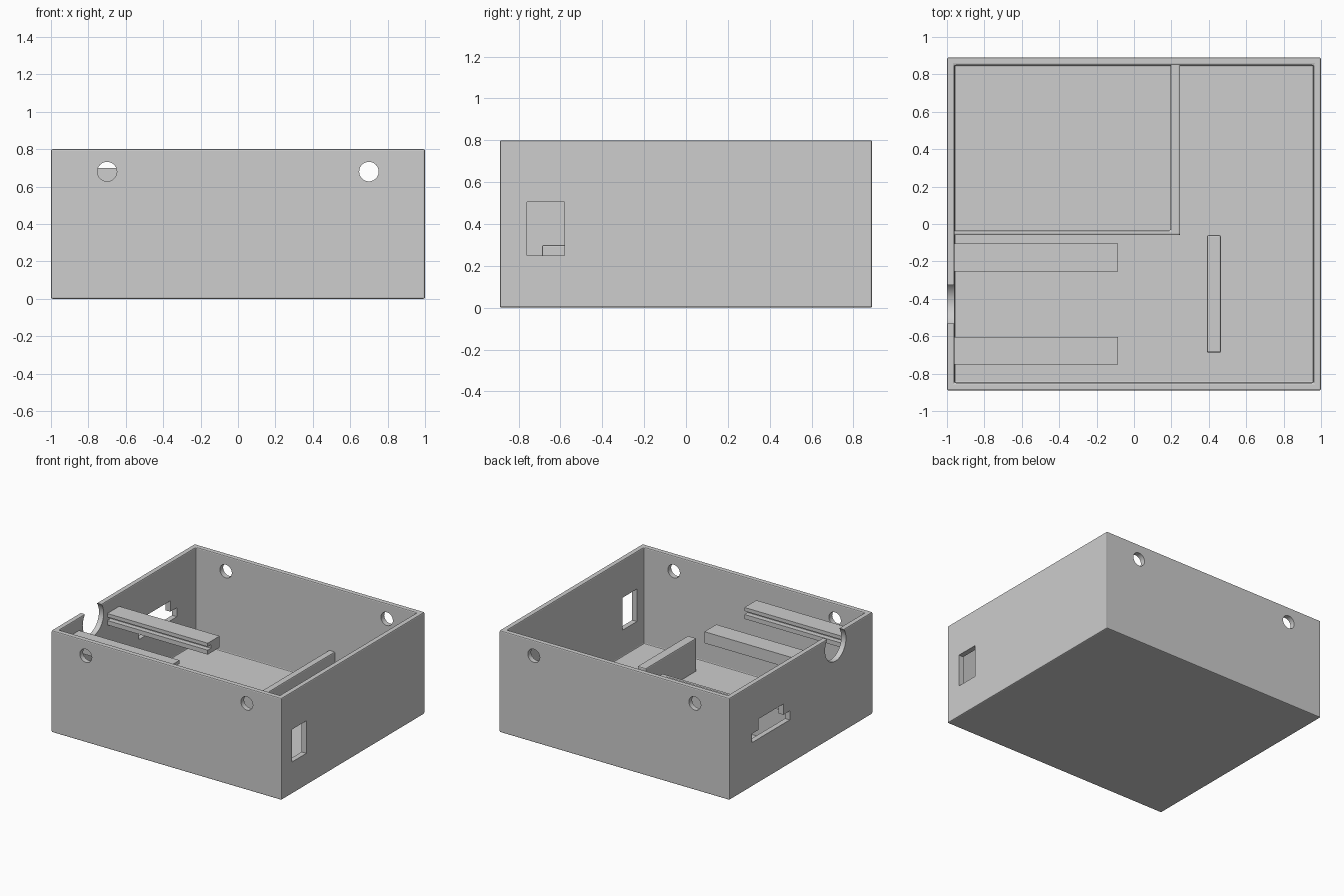
import bpy
import bmesh
from math import pi
from mathutils import Matrix

cube = bpy.data.objects.get("Cube")
if cube:
    bpy.data.objects.remove(cube, do_unlink=True)

grey = bpy.data.materials.new("plain grey")
grey.use_nodes = True
grey.diffuse_color = (0.61, 0.61, 0.61, 1)
grey.node_tree.nodes["Principled BSDF"].inputs["Base Color"].default_value = (0.61, 0.61, 0.61, 1)

WALL, FLOOR, HEIGHT = 0.041, 0.042, 0.8
X, Y = 1.0, 0.89
IX, IY = X - WALL, Y - WALL
RIB_TOP = 0.3


def make(name, bm):
    bmesh.ops.recalc_face_normals(bm, faces=bm.faces)
    mesh = bpy.data.meshes.new(name)
    bm.to_mesh(mesh)
    bm.free()
    mesh.materials.append(grey)
    obj = bpy.data.objects.new(name, mesh)
    bpy.context.collection.objects.link(obj)
    return obj


def box(name, xs, ys, zs):
    bm = bmesh.new()
    spans = (xs, ys, zs)
    mid = [(a + b) / 2 for a, b in spans]
    size = [b - a for a, b in spans]
    bmesh.ops.create_cube(bm, size=1, matrix=Matrix.Translation(mid) @ Matrix.Diagonal((*size, 1)))
    return make(name, bm)


def rod(name, centre, radius, axis):
    bm = bmesh.new()
    turn = Matrix.Rotation(pi / 2, 4, axis)
    bmesh.ops.create_cone(bm, cap_ends=True, segments=40, radius1=radius, radius2=radius,
                          depth=0.2, matrix=Matrix.Translation(centre) @ turn)
    return make(name, bm)


def prism(name, profile, axis, start, end):
    """Extrude a 2D profile along x (profile in y, z) or along z (profile in x, y)."""
    bm = bmesh.new()
    along_x = axis == "X"
    face = bm.faces.new([bm.verts.new((start, a, b) if along_x else (a, b, start))
                         for a, b in profile])
    out = bmesh.ops.extrude_face_region(bm, geom=[face])
    length = end - start
    bmesh.ops.translate(bm, vec=(length, 0, 0) if along_x else (0, 0, length),
                        verts=[v for v in out["geom"] if isinstance(v, bmesh.types.BMVert)])
    return make(name, bm)


def apply(obj, mod):
    bpy.context.view_layer.objects.active = obj
    bpy.ops.object.modifier_apply(modifier=mod.name)


def cut(target, cutter):
    cutter.hide_render = True
    mod = target.modifiers.new("cut", "BOOLEAN")
    mod.operation, mod.solver, mod.object = "DIFFERENCE", "EXACT", cutter
    apply(target, mod)
    bpy.data.objects.remove(cutter, do_unlink=True)


def soften(obj):
    mod = obj.modifiers.new("soft_edges", "BEVEL")
    mod.width, mod.segments = 0.008, 2
    apply(obj, mod)


# Open case with slightly softened edges
case = box("case", (-X, X), (-Y, Y), (0, HEIGHT))
cut(case, box("cavity", (-IX, IX), (-IY, IY), (FLOOR, 1)))
soften(case)

# Screw holes in the front and back walls
for x in (-0.7, 0.7):
    for y in (-Y, Y):
        cut(case, rod("screw_hole", (x, y, 0.68), 0.052, "X"))

# Round cable notch and stepped connector opening in the right wall
RAIL_MID = -0.428
cut(case, rod("cable_notch", (-X, RAIL_MID, 0.72), 0.13, "Y"))
opening = [(0.14, 0.345), (0.61, 0.345), (0.61, 0.415), (0.53, 0.415),
           (0.53, 0.5), (0.22, 0.5), (0.22, 0.415), (0.14, 0.415)]
cut(case, prism("connector_opening", opening, "X", -1.1, -0.9))

# Rectangular window in the left wall
cut(case, box("window", (0.9, 1.1), (-0.76, -0.58), (0.25, 0.505)))

# Smooth only the round cuts; the small bevels stay crisp
bpy.ops.object.select_all(action="DESELECT")
case.select_set(True)
bpy.context.view_layer.objects.active = case
bpy.ops.object.shade_smooth_by_angle(angle=0.2)

# Low L-shaped partition and support rib on the floor
SINK = FLOOR - 0.02
END_X, END_Y = -IX - 0.01, IY + 0.01
corner = [(END_X, -0.06), (0.247, -0.06), (0.247, END_Y),
          (0.195, END_Y), (0.195, -0.035), (END_X, -0.035)]
soften(prism("partition", corner, "Z", SINK, RIB_TOP))
soften(box("support_rib", (0.39, 0.464), (-0.688, -0.06), (SINK, RIB_TOP)))

# Two slotted rails, mirrored, with slots facing each other
section = [(0.175, 0.61), (0.323, 0.61), (0.323, 0.7), (0.175, 0.7),
           (0.175, 0.672), (0.215, 0.672), (0.215, 0.645), (0.175, 0.645)]
for name, side in (("back_rail", 1), ("front_rail", -1)):
    prism(name, [(RAIL_MID + side * y, z) for y, z in section], "X", END_X, -0.086)
